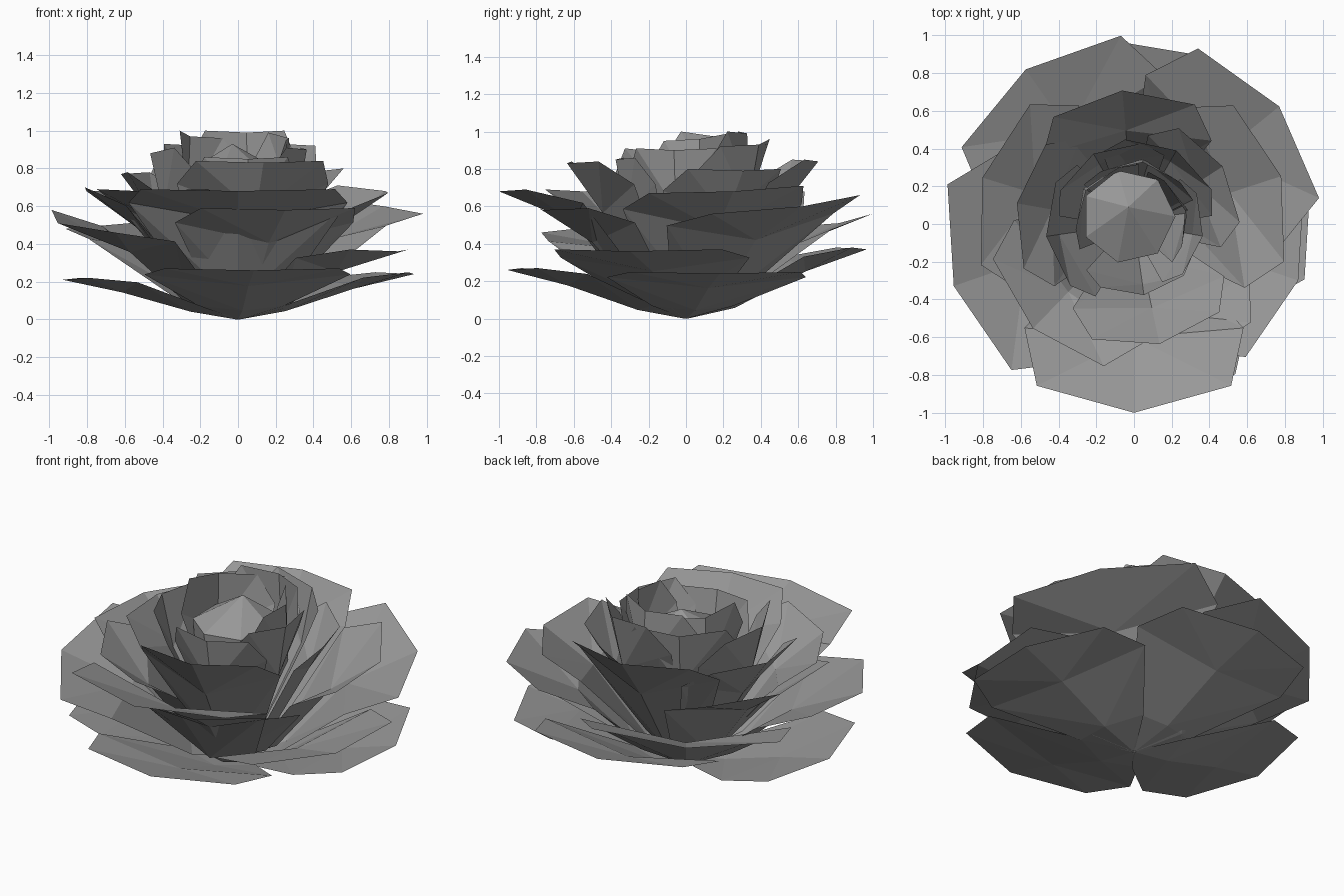
import bpy, bmesh, math

if "Cube" in bpy.data.objects:
    bpy.data.objects.remove(bpy.data.objects["Cube"])

# dark grey petals
grey = bpy.data.materials.new("dark_grey")
grey.diffuse_color = (0.32, 0.32, 0.32, 1)
grey.use_nodes = True
grey.node_tree.nodes["Principled BSDF"].inputs["Base Color"].default_value = grey.diffuse_color


def add_object(name, bm):
    me = bpy.data.meshes.new(name)
    bm.to_mesh(me)
    bm.free()
    me.materials.append(grey)
    bpy.context.collection.objects.link(bpy.data.objects.new(name, me))


def petal(name, angle, R, z, tilt=0.0, half=31, belly=0.6, rise=0.7):
    """Three-column low-poly petal; tilt raises its counter-clockwise corner."""
    mid = [(0.01, 0.0), (0.27 * R, 0.02 + 0.1 * z), (belly * R, rise * z), (R, z)]
    b2 = belly + 0.5 * (1 - belly)          # side bulge reaches further out
    side = [(0.02, 0.005, 60), (0.31 * R, 0.03 + 0.16 * z, half * 1.7),
            (b2 * R, (rise + 0.5 * (1 - rise)) * z + 0.02, half * 1.5),
            (R, z + 0.01, half)]
    bm = bmesh.new()

    def vert(r, h, deg):
        a = math.radians(angle + deg)
        return bm.verts.new((r * math.cos(a), r * math.sin(a), max(h, 0)))

    rows = []
    for i, ((r, h), (sr, sh, d)) in enumerate(zip(mid, side)):
        t = tilt * i / 3
        rows.append([vert(sr, sh - t, -d), vert(r, h, 0), vert(sr, sh + t, d)])
    for lo, hi in zip(rows, rows[1:]):
        # each half cell is split toward the middle rib
        bm.faces.new((lo[0], lo[1], hi[0]))
        bm.faces.new((lo[1], hi[1], hi[0]))
        bm.faces.new((lo[1], lo[2], hi[2]))
        bm.faces.new((lo[1], hi[2], hi[1]))
    add_object(name, bm)


def ring(name, petals, **shape):
    for i, p in enumerate(petals):
        petal(f"{name}_{i}", *p, **shape)


# each petal: direction, radius, tip height, tilt
# lowest spreading ring of four
ring("base_petal", [(11, .95, .24, 0), (95, .97, .37, 0), (183, .93, .21, 0),
                    (275, .96, .26, 0)], half=29, belly=0.66, rise=0.68)

# wide outer ring
petal("front_outer_petal", 270, 1.0, .68, 0, rise=0.76)
ring("outer_petal", [(341, .92, .36, 0), (39, .99, .60, .05),
                     (125, 1.0, .51, -.04), (199, 1.01, .51, -.06)])

# middle ring
ring("middle_petal", [(18, .82, .68, .02), (163, .84, .68, .01),
                      (226, .77, .68, 0), (288, .81, .58, 0)],
     half=32, belly=0.65, rise=0.7)

# upper cupped ring
ring("upper_petal", [(282, .65, .83, 0), (33, .56, .79, 0), (95, .71, .84, 0),
                     (170, .63, .77, 0)], half=32, belly=0.7, rise=0.68)

# steep inner ring
ring("inner_petal", [(278, .38, .85, 0), (350, .37, .90, 0), (60, .45, .93, .02),
                     (120, .43, .92, 0), (188, .47, .88, .02)],
     half=36, belly=0.85, rise=0.65)

# innermost petals standing behind the bud
ring("heart_petal", [(15, .28, .96, .02), (82, .33, .99, 0), (145, .31, .97, .02)],
     half=40, belly=1.05, rise=0.65)

# closed bud: faceted dome in the centre
bm = bmesh.new()
N = 7
rings = []
for r, h in [(.04, .05), (.23, .55), (.25, .79)]:
    rings.append([bm.verts.new((-.03 + r * math.cos(2 * math.pi * k / N),
                                .04 + r * math.sin(2 * math.pi * k / N), h))
                  for k in range(N)])
top = bm.verts.new((-.03, .09, .93))
for k in range(N):
    n = (k + 1) % N
    for lo, hi in zip(rings, rings[1:]):
        bm.faces.new((lo[k], lo[n], hi[n], hi[k]))
    bm.faces.new((rings[-1][k], rings[-1][n], top))
add_object("bud", bm)
